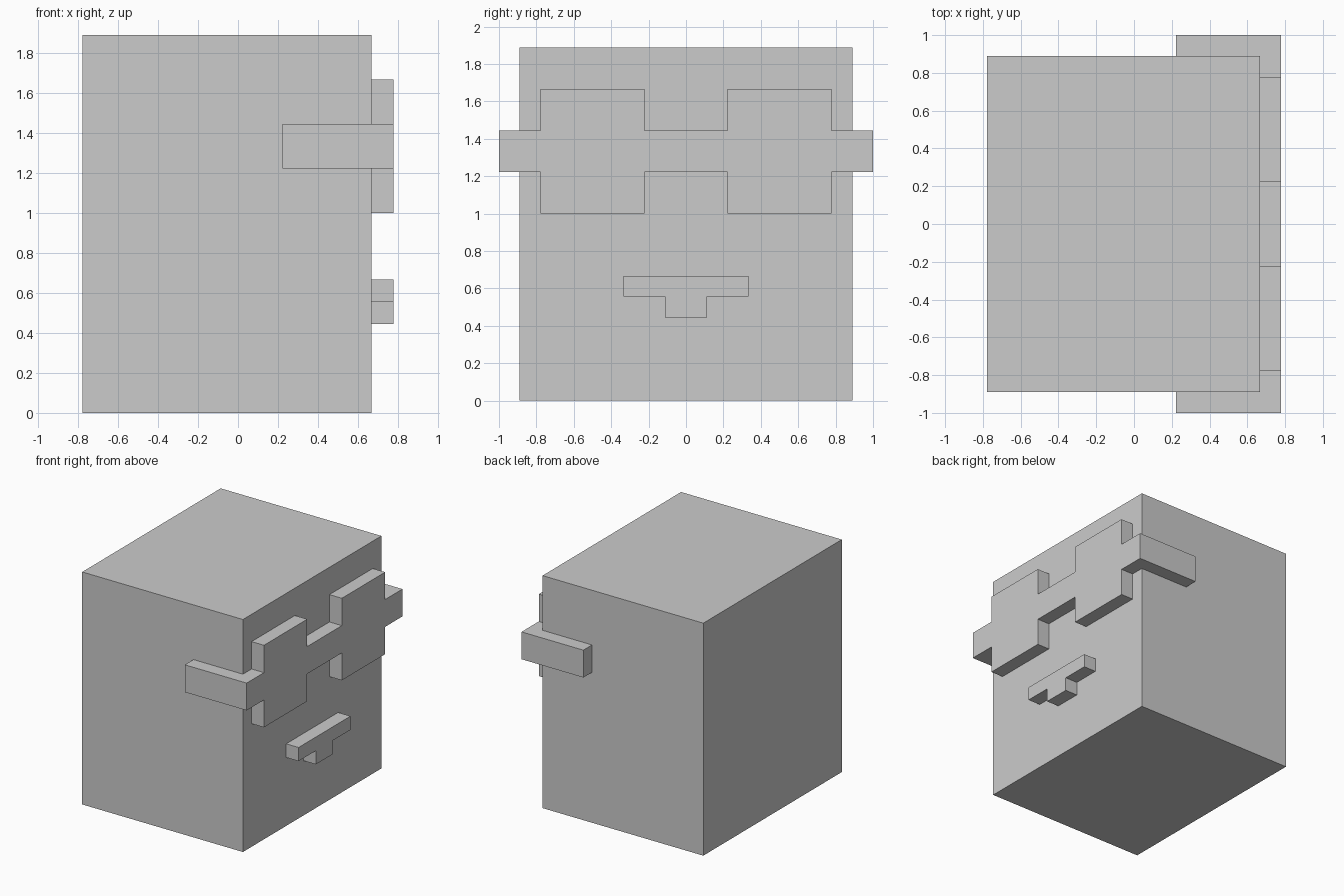
import bpy, bmesh

if "Cube" in bpy.data.objects:
    bpy.data.objects.remove(bpy.data.objects["Cube"])

U = 1 / 9  # the model sits on a grid of ninths


def extrude_x(name, outline, x0, x1):
    """Solid from a (y, z) outline, swept along x; all values in grid units."""
    bm = bmesh.new()
    face = bm.faces.new([bm.verts.new((x0 * U, y * U, z * U)) for y, z in outline])
    swept = bmesh.ops.extrude_face_region(bm, geom=[face], use_keep_orig=True)["geom"]
    bmesh.ops.translate(bm, vec=((x1 - x0) * U, 0, 0),
                        verts=[g for g in swept if isinstance(g, bmesh.types.BMVert)])
    bmesh.ops.recalc_face_normals(bm, faces=bm.faces[:])
    mesh = bpy.data.meshes.new(name)
    bm.to_mesh(mesh)
    bm.free()
    obj = bpy.data.objects.new(name, mesh)
    bpy.context.collection.objects.link(obj)
    return obj


def rect(y0, y1, z0, z1):
    return [(y0, z0), (y1, z0), (y1, z1), (y0, z1)]


def mirrored(half):
    """Complete a half outline (y > 0) with its reflection across y = 0."""
    return half + [(-y, z) for y, z in reversed(half)]


# Head block
extrude_x("head", rect(-8, 8, 0, 17), -7, 6)

# Glasses front: bridge, square lenses and hinge ends in one outline
extrude_x("glasses_front", mirrored([
    (2, 11), (2, 9), (7, 9), (7, 11), (9, 11),
    (9, 13), (7, 13), (7, 15), (2, 15), (2, 13)]), 6, 7)

# Temple arms running back along the sides of the head
for side, y0, y1 in (("left", -9, -8), ("right", 8, 9)):
    extrude_x(f"glasses_arm_{side}", rect(y0, y1, 11, 13), 2, 6)

# Mouth: wide bar with a short tab below
extrude_x("mouth", mirrored([(1, 4), (1, 5), (3, 5), (3, 6)]), 6, 7)
